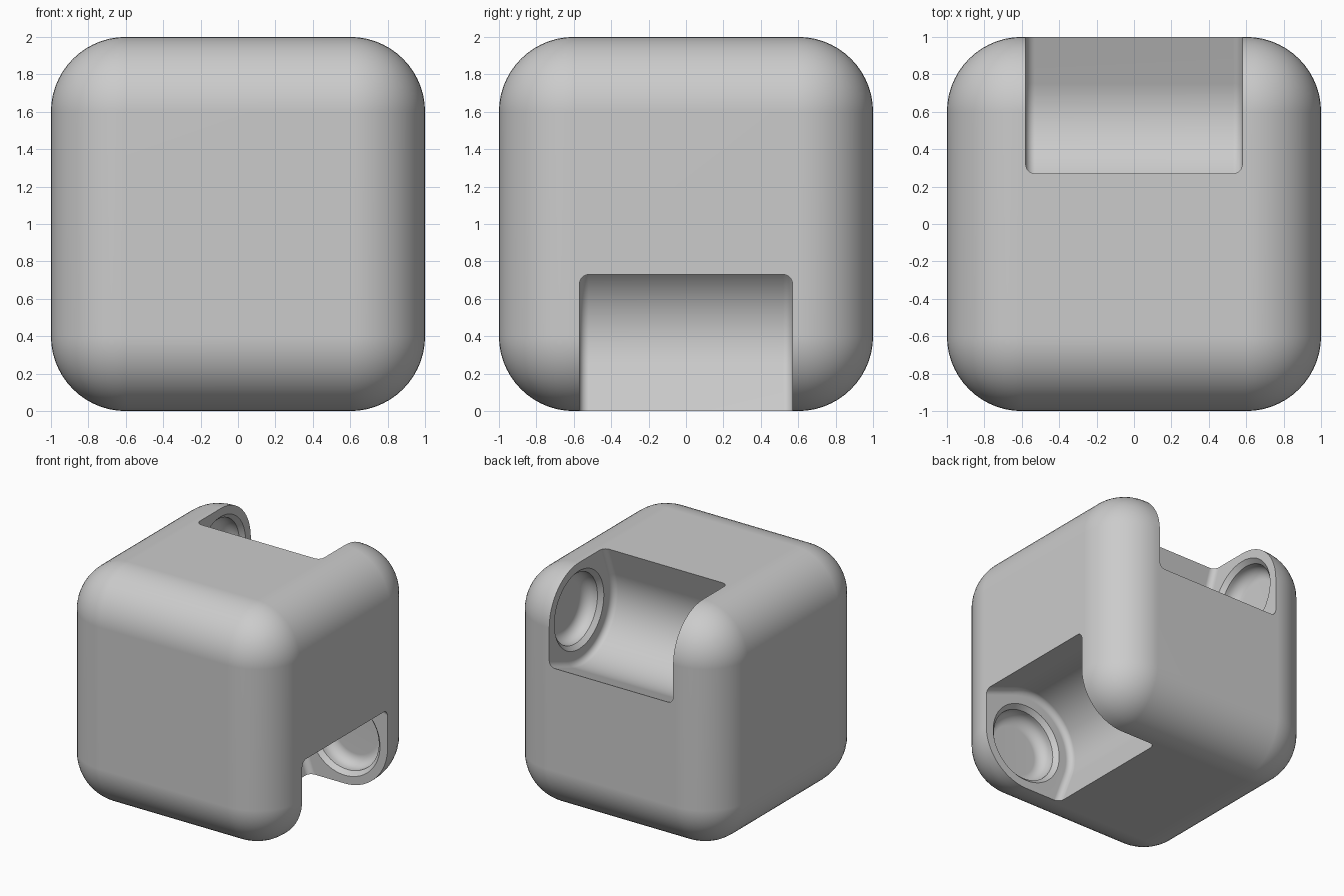
import bpy, bmesh
from math import radians, sin, cos, pi
from mathutils import Matrix, Vector

old = bpy.data.objects.get("Cube")
if old:
    bpy.data.objects.remove(old, do_unlink=True)

RADIUS = 0.4            # rounding of the block
AXIS = 1 - RADIUS       # hinge axis distance from the block centre
BARREL = 0.447          # radius of the recess around the hinge axis
TILT = radians(20)      # undercut of the flat recess sides

grey = bpy.data.materials.new("light grey")
grey.use_nodes = True
colour = (0.6, 0.6, 0.6, 1)
grey.diffuse_color = colour
grey.node_tree.nodes["Principled BSDF"].inputs["Base Color"].default_value = colour


def make_object(name, bm, matrix=Matrix()):
    bmesh.ops.recalc_face_normals(bm, faces=bm.faces)
    bm.transform(matrix)
    mesh = bpy.data.meshes.new(name)
    bm.to_mesh(mesh)
    bm.free()
    ob = bpy.data.objects.new(name, mesh)
    bpy.context.collection.objects.link(ob)
    return ob


def recess_cutter(name, half, matrix):
    """Barrel recess with tilted sides, extruded along x, ends rounded."""
    steps = 28
    start, end = -pi / 2 + TILT, -pi - TILT
    pts = [(AXIS + BARREL * cos(a), AXIS + BARREL * sin(a))
           for a in (start + (end - start) * i / steps for i in range(steps + 1))]
    reach = 0.9
    first = (pts[0][0] + reach * cos(TILT), pts[0][1] + reach * sin(TILT))
    last = (pts[-1][0] + reach * sin(TILT), pts[-1][1] + reach * cos(TILT))
    pts = [first] + pts + [last, (first[0], last[1])]
    bm = bmesh.new()
    face = bm.faces.new([bm.verts.new((-half, y, z)) for y, z in pts])
    ext = bmesh.ops.extrude_face_region(bm, geom=[face], use_keep_orig=True)
    bmesh.ops.translate(bm, vec=(2 * half, 0, 0),
                        verts=[g for g in ext["geom"] if isinstance(g, bmesh.types.BMVert)])
    bmesh.ops.recalc_face_normals(bm, faces=bm.faces)
    rims = [e for e in bm.edges if abs(e.verts[0].co.x - e.verts[1].co.x) < 1e-5]
    bmesh.ops.bevel(bm, geom=rims, offset=0.05, offset_type='OFFSET',
                    segments=5, profile=0.5, affect='EDGES')
    return make_object(name, bm, matrix)


def socket_cutter(name, half, side, matrix):
    """Round socket with a chamfered rim and a filleted floor."""
    profile = [(0, -0.06), (0.33, -0.06), (0.33, 0), (0.295, 0.035), (0.295, 0.06)]
    fillet = 0.09
    for i in range(1, 8):
        a = i / 7 * pi / 2
        profile.append((0.295 - fillet * (1 - cos(a)), 0.06 + fillet * sin(a)))
    profile.append((0, 0.06 + fillet))
    bm = bmesh.new()
    verts = [bm.verts.new((side * (half + d), AXIS + r, AXIS)) for r, d in profile]
    edges = [bm.edges.new(pair) for pair in zip(verts, verts[1:])]
    bmesh.ops.spin(bm, geom=verts + edges, cent=(0, AXIS, AXIS), axis=(1, 0, 0),
                   angle=2 * pi, steps=56)
    bmesh.ops.remove_doubles(bm, verts=bm.verts, dist=1e-4)
    return make_object(name, bm, matrix)


# Rounded block
bm = bmesh.new()
bmesh.ops.create_cube(bm, size=2)
block = make_object("hinge_block", bm, Matrix.Translation((0, 0, 1)))
block.data.materials.append(grey)
bevel = block.modifiers.new("rounding", 'BEVEL')
bevel.width = RADIUS
bevel.segments = 14

# Recesses: upper back edge, and lower edge on the +x side
lift = Matrix.Translation((0, 0, 1))
turn = Matrix(((0, 1, 0), (1, 0, 0), (0, 0, -1))).to_4x4()
cutters = []
for label, half, matrix in (("upper", 0.58, lift), ("lower", 0.57, lift @ turn)):
    cutters.append(recess_cutter(label + "_recess_cutter", half, matrix))
    for side in (-1, 1):
        cutters.append(socket_cutter(label + "_socket_cutter", half, side, matrix))

for cutter in cutters:
    cutter.hide_render = True
    cut = block.modifiers.new("cut", 'BOOLEAN')
    cut.operation = 'DIFFERENCE'
    cut.solver = 'EXACT'
    cut.object = cutter

# Bake the cuts, drop the cutters
depsgraph = bpy.context.evaluated_depsgraph_get()
baked = bpy.data.meshes.new_from_object(block.evaluated_get(depsgraph))
block.modifiers.clear()
block.data = baked
baked.materials.clear()
baked.materials.append(grey)
for poly in baked.polygons:
    poly.material_index = 0
for cutter in cutters:
    bpy.data.objects.remove(cutter, do_unlink=True)

# Smooth shading with crisp rims
bpy.ops.object.select_all(action='DESELECT')
block.select_set(True)
bpy.context.view_layer.objects.active = block
bpy.ops.object.shade_smooth_by_angle(angle=radians(25))
weighted = block.modifiers.new("flat faces", 'WEIGHTED_NORMAL')
weighted.keep_sharp = True
